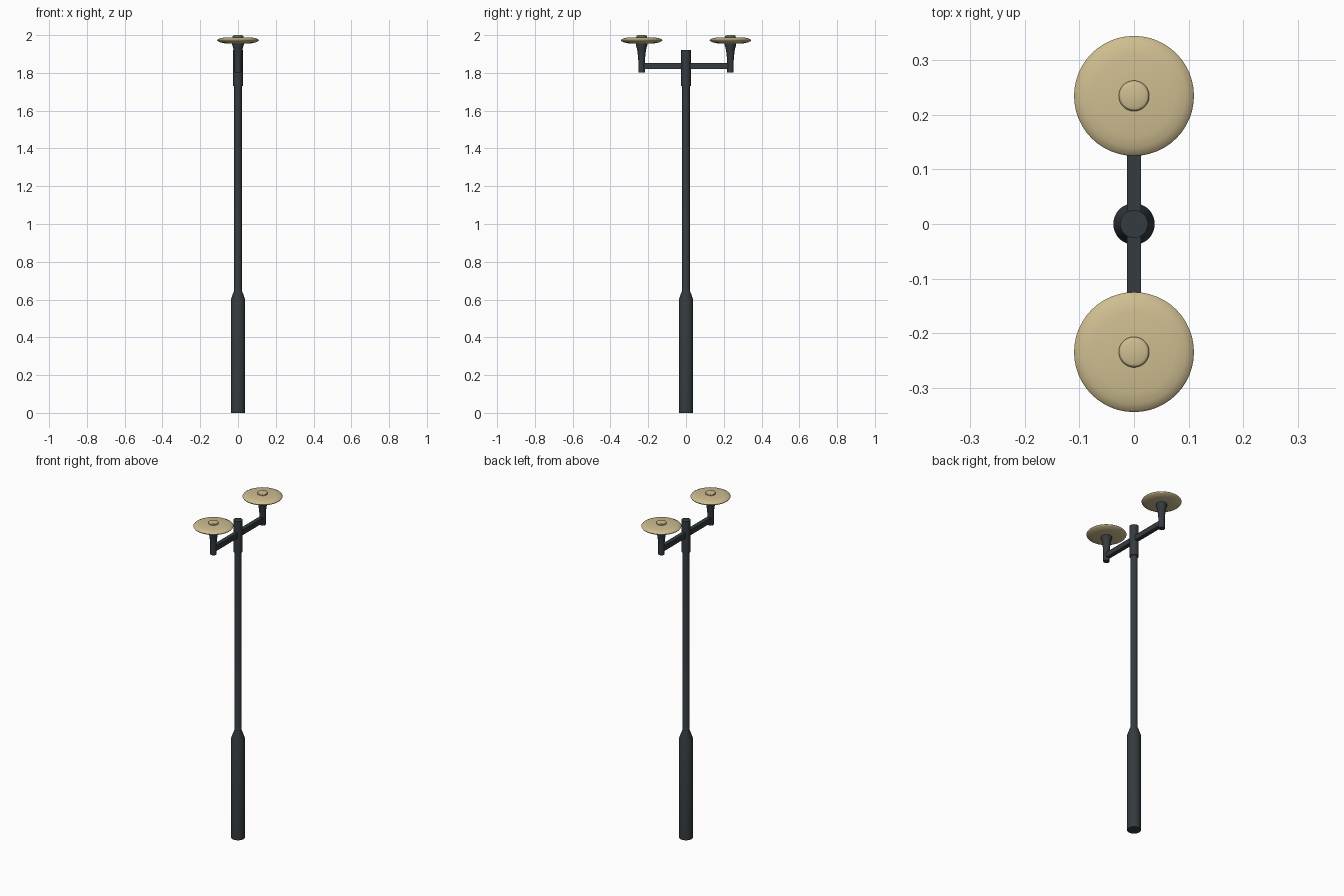
import bpy, bmesh, math

if "Cube" in bpy.data.objects:
    bpy.data.objects.remove(bpy.data.objects["Cube"])


def material(name, color):
    m = bpy.data.materials.new(name)
    m.diffuse_color = color
    m.use_nodes = True
    m.node_tree.nodes["Principled BSDF"].inputs["Base Color"].default_value = m.diffuse_color
    return m


DARK = material("dark_metal", (0.035, 0.043, 0.05, 1))
GOLD = material("warm_shade", (0.62, 0.51, 0.28, 1))


def finish(name, bm, mat):
    bmesh.ops.recalc_face_normals(bm, faces=bm.faces)
    mesh = bpy.data.meshes.new(name)
    bm.to_mesh(mesh)
    bm.free()
    mesh.materials.append(mat)
    obj = bpy.data.objects.new(name, mesh)
    bpy.context.collection.objects.link(obj)
    bpy.ops.object.select_all(action='DESELECT')
    obj.select_set(True)
    bpy.context.view_layer.objects.active = obj
    bpy.ops.object.shade_smooth_by_angle(angle=math.radians(30))
    return obj


def lathe(name, profile, mat, y=0.0, sides=48):
    """Revolve (radius, z) points around a vertical axis, capping both ends."""
    bm = bmesh.new()
    rings = []
    for r, z in profile:
        rings.append([bm.verts.new((r * math.cos(2 * math.pi * i / sides),
                                    y + r * math.sin(2 * math.pi * i / sides), z))
                      for i in range(sides)])
    for a, b in zip(rings, rings[1:]):
        for i in range(sides):
            j = (i + 1) % sides
            bm.faces.new((a[i], a[j], b[j], b[i]))
    bm.faces.new(rings[0])
    bm.faces.new(rings[-1])
    return finish(name, bm, mat)


# Post: thick base, tapered shoulder, slim shaft
lathe("post", [(0.038, 0), (0.038, 0.6), (0.02, 0.65), (0.02, 1.74)], DARK)

# Collar that carries the cross arm
lathe("top_collar", [(0.0255, 1.73), (0.0255, 1.92)], DARK)

# Cross arm
bm = bmesh.new()
bmesh.ops.create_cube(bm, size=1)
bmesh.ops.scale(bm, vec=(0.025, 0.46, 0.031), verts=bm.verts)
bmesh.ops.translate(bm, vec=(0, 0, 1.836), verts=bm.verts)
finish("cross_arm", bm, DARK)

# Two lamps, one at each end of the arm
for side, y in (("front", -0.235), ("back", 0.235)):
    # flared stem
    lathe(side + "_lamp_stem",
          [(0.0175, 1.803), (0.0175, 1.865), (0.020, 1.895), (0.024, 1.925),
           (0.031, 1.95), (0.031, 1.96)], DARK, y)
    # lens-shaped disc
    lathe(side + "_lamp_disc",
          [(0.03, 1.956), (0.075, 1.957), (0.095, 1.962), (0.107, 1.968),
           (0.11, 1.973), (0.107, 1.977), (0.095, 1.983), (0.075, 1.987),
           (0.02, 1.989)], GOLD, y)
    # small cap on top
    lathe(side + "_lamp_cap",
          [(0.028, 1.985), (0.028, 1.994), (0.025, 1.998), (0.02, 2.0)], GOLD, y)
